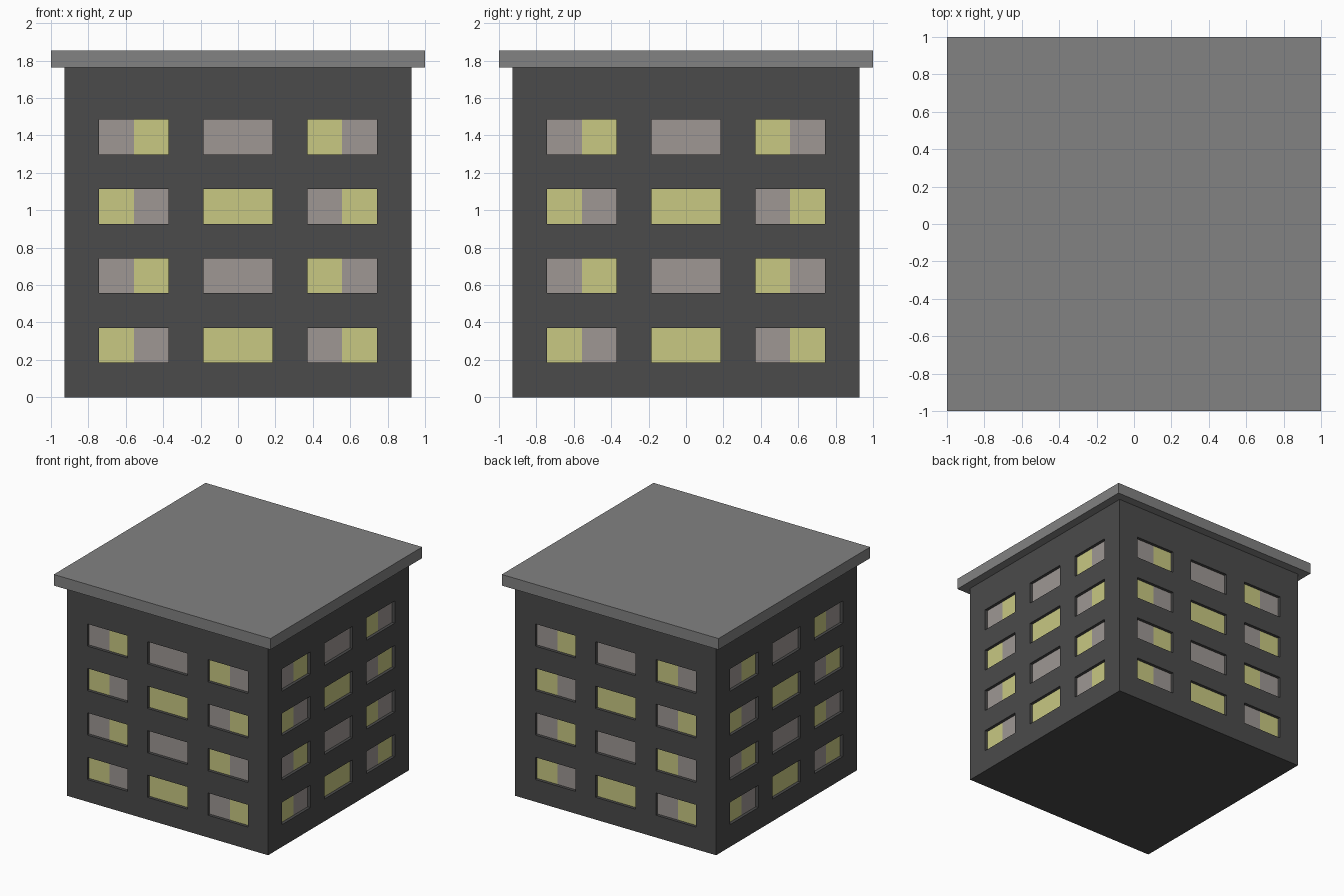
import bpy, bmesh, math
from mathutils import Vector

if "Cube" in bpy.data.objects:
    bpy.data.objects.remove(bpy.data.objects["Cube"])

S = 0.1855            # module: half a window wide, one window high
HALF = 5 * S          # half width of the walls
WALL_TOP = 9.5 * S
DEPTH = 0.025         # window recess


def material(name, rgb):
    m = bpy.data.materials.new(name)
    m.diffuse_color = (*rgb, 1)
    m.use_nodes = True
    m.node_tree.nodes["Principled BSDF"].inputs["Base Color"].default_value = m.diffuse_color
    return m


def box(bm, half, z0, z1):
    verts = bmesh.ops.create_cube(bm, size=1)["verts"]
    for v in verts:
        v.co = (v.co.x * 2 * half, v.co.y * 2 * half, z0 + (v.co.z + 0.5) * (z1 - z0))


def finish(bm, name, mats):
    me = bpy.data.meshes.new(name)
    bm.to_mesh(me)
    bm.free()
    for m in mats:
        me.materials.append(m)
    ob = bpy.data.objects.new(name, me)
    bpy.context.collection.objects.link(ob)


wall = material("wall", (0.069, 0.069, 0.069))
lit = material("lit_window", (0.578, 0.578, 0.223))
dim = material("dim_window", (0.342, 0.31, 0.296))
slab = material("roof", (0.223, 0.223, 0.223))

# Walls: a box sliced on the window grid
bm = bmesh.new()
box(bm, HALF, 0, WALL_TOP)
cuts = [(axis, k) for axis in (0, 1) for k in range(-4, 5)] + [(2, k) for k in range(1, 9)]
for axis, k in cuts:
    n = Vector((0, 0, 0))
    n[axis] = 1
    bmesh.ops.bisect_plane(bm, geom=bm.verts[:] + bm.edges[:] + bm.faces[:],
                           plane_co=n * k * S, plane_no=n)

# Windows: pick the panes on all four sides, colour and recess them
bm.normal_update()
panes = []
for f in bm.faces:
    if abs(f.normal.z) > 0.5:
        continue
    c = f.calc_center_median()
    col = int(abs(c.y if abs(f.normal.x) > 0.5 else c.x) / S)
    row = int(c.z / S)
    if col in (0, 2, 3) and row in (1, 3, 5, 7):
        is_lit = (col != 2) if row in (1, 5) else (col == 2)
        f.material_index = 1 if is_lit else 2
        panes.append(f)
rims = bmesh.ops.inset_region(bm, faces=panes, thickness=0, depth=-DEPTH,
                              use_even_offset=True)["faces"]
for f in rims:
    f.material_index = 0
bmesh.ops.dissolve_limit(bm, angle_limit=math.radians(1), verts=bm.verts[:],
                         edges=bm.edges[:], delimit={'MATERIAL'})
finish(bm, "building_walls", [wall, lit, dim])

# Overhanging flat roof
bm = bmesh.new()
box(bm, 1.0, WALL_TOP, 10 * S)
finish(bm, "roof_slab", [slab])
